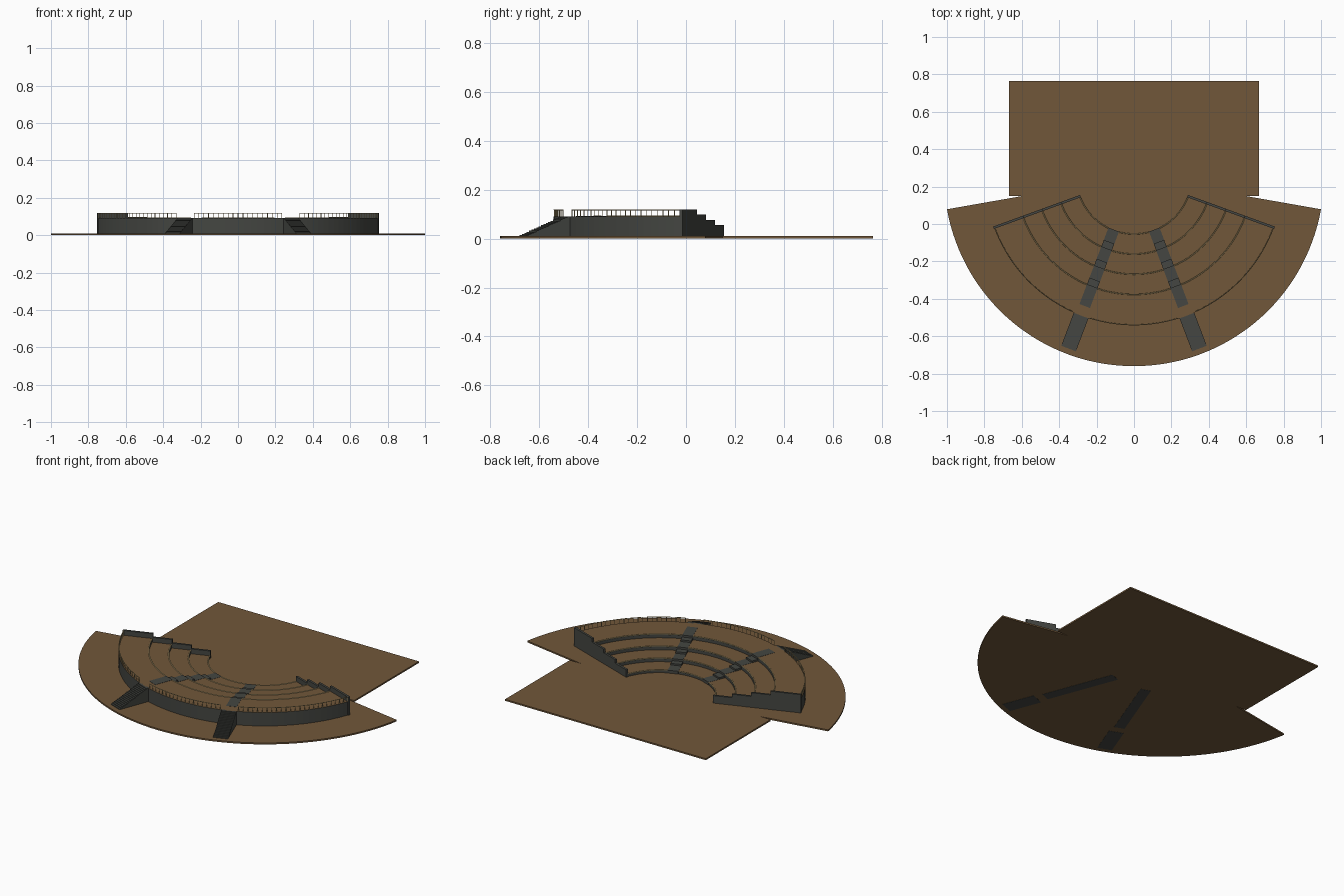
import bpy, bmesh, math
from mathutils import Vector

if "Cube" in bpy.data.objects:
    bpy.data.objects.remove(bpy.data.objects["Cube"])

CY = 0.255                                   # centre of all the arcs
RADII = [0.308, 0.415, 0.523, 0.631, 0.797]  # tier edges
LEVELS = [0.026, 0.047, 0.069, 0.091]        # tier floor heights
FLOOR = 0.01
AISLE = 20.8                                 # aisle angle from straight ahead


def material(name, rgb):
    m = bpy.data.materials.new(name)
    m.diffuse_color = (*rgb, 1)
    m.use_nodes = True
    m.node_tree.nodes["Principled BSDF"].inputs["Base Color"].default_value = m.diffuse_color
    return m


BROWN = material("earth brown", (0.166, 0.097, 0.042))
GREY = material("dark grey concrete", (0.058, 0.061, 0.054))
TAN = material("pale tan metal", (0.52, 0.40, 0.19))


def point(r, deg, z, side=0.0):
    """Polar point about the arc centre, 0 degrees facing the front."""
    a = math.radians(deg)
    return Vector((r * math.sin(a) + side * math.cos(a),
                   CY - r * math.cos(a) + side * math.sin(a), z))


def loft(bm, rings):
    """Join equal rings of points into a capped solid."""
    vs = [[bm.verts.new(p) for p in ring] for ring in rings]
    n = len(vs[0])
    for a, b in zip(vs, vs[1:]):
        for i in range(n):
            j = (i + 1) % n
            bm.faces.new((a[i], a[j], b[j], b[i]))
    bm.faces.new(vs[0])
    bm.faces.new(vs[-1][::-1])


def sweep(bm, profile, a0, a1, step=2.5):
    n = max(1, round((a1 - a0) / step))
    loft(bm, [[point(r, a0 + (a1 - a0) * k / n, z) for r, z in profile]
              for k in range(n + 1)])


def slab(bm, profile, deg, s0, s1):
    loft(bm, [[point(r, deg, z, s) for r, z in profile] for s in (s0, s1)])


def circle(u, v, rad, n=12):
    return [(u + rad * math.cos(math.tau * k / n),
             v + rad * math.sin(math.tau * k / n)) for k in range(n)]


def finish(bm, name, *mats, top_only=False, smooth=False):
    bmesh.ops.recalc_face_normals(bm, faces=bm.faces)
    for f in bm.faces:
        f.smooth = smooth and len(f.verts) == 4
        if top_only:                         # upward faces get the second colour
            f.material_index = 1 if f.normal.z > 0.9 else 0
    me = bpy.data.meshes.new(name)
    bm.to_mesh(me)
    bm.free()
    for m in mats:
        me.materials.append(m)
    ob = bpy.data.objects.new(name, me)
    bpy.context.collection.objects.link(ob)
    return ob


# Ground plate: stage rectangle joined to the fan
outline = [(-0.595, 0.15), (-0.667, 0.15), (-0.667, 0.765),
           (0.667, 0.765), (0.667, 0.15), (0.595, 0.15)]
outline += [tuple(point(1.015, 80 - 2.5 * k, 0)[:2]) for k in range(65)]
bm = bmesh.new()
loft(bm, [[Vector((x, y, z)) for x, y in outline] for z in (0.001, FLOOR)])
finish(bm, "ground_plate", BROWN)

# Seating tiers: one stepped profile swept round the arc
profile = [(RADII[-1], 0.005), (RADII[0], 0.005)]
for i, z in enumerate(LEVELS):
    profile += [(RADII[i], z), (RADII[i + 1], z)]
bm = bmesh.new()
sweep(bm, profile, -70, 70)
finish(bm, "seating_tiers", GREY, BROWN, top_only=True)

# Pale rounded edging along the front of each tier, open at the aisles
bm = bmesh.new()
for r, z in zip(RADII, LEVELS):
    gap = math.degrees(0.031 / r)
    for a0, a1 in ((-69, -AISLE - gap), (-AISLE + gap, AISLE - gap),
                   (AISLE + gap, 69)):
        sweep(bm, circle(r + 0.0005, z, 0.003), a0, a1)
finish(bm, "tier_edging", TAN, smooth=True)

# Stepped side walls, one tread per tier
wall = [(RADII[-1] + 0.003, 0.002), (RADII[0] - 0.003, 0.002)]
for i, z in enumerate(LEVELS):
    r0 = RADII[i] - 0.003
    r1 = RADII[i + 1] + (0.003 if i == 3 else -0.003)
    wall += [(r0, z + 0.029), (r1, z + 0.029)]
bm = bmesh.new()
for s in (-1, 1):
    slab(bm, wall, s * 70, s * -0.008, s * 0.005)
finish(bm, "side_walls", GREY)

# Aisle stairs with a half step before each riser
aisle = [(0.742, 0.0), (RADII[0] - 0.003, 0.0)]
for i, z in enumerate(LEVELS):
    aisle.append((RADII[i] - 0.003, z + 0.001))
    if i < 3:
        half = (z + LEVELS[i + 1]) / 2
        r = RADII[i + 1] - 0.04
        aisle += [(r, z + 0.001), (r, half), (RADII[i + 1] - 0.003, half)]
aisle.append((0.742, LEVELS[-1] + 0.001))
bm = bmesh.new()
for s in (-1, 1):
    slab(bm, aisle, s * AISLE, -0.03, 0.03)
finish(bm, "aisle_stairs", GREY)

# Outer stairs down the back of the bowl
N = 18
END = 0.985
drop = (LEVELS[-1] - FLOOR) / N
stairs = [(END, 0.0), (0.79, 0.0), (0.79, LEVELS[-1])]
for k in range(N):
    r = RADII[-1] + (END - RADII[-1]) * (k + 1) / N
    stairs.append((r, LEVELS[-1] - drop * k))
    if k < N - 1:
        stairs.append((r, LEVELS[-1] - drop * (k + 1)))
bm = bmesh.new()
for s in (-1, 1):
    slab(bm, stairs, s * AISLE, -0.042, 0.042)
finish(bm, "outer_stairs", GREY)

# Outer railing: round posts and top rail, open at the stairs
bm = bmesh.new()
TOP, R = 0.12, 0.794
for a0, a1 in ((-69.5, -24.6), (-17.2, 17.2), (24.6, 69.5)):
    sweep(bm, circle(R, TOP - 0.002, 0.002), a0, a1)
    n = round((a1 - a0) / 1.9)
    for k in range(n + 1):
        p = point(R, a0 + (a1 - a0) * k / n, 0)
        loft(bm, [[Vector((x, y, z)) for x, y in circle(p.x, p.y, 0.0017)]
                  for z in (LEVELS[-1] - 0.002, TOP - 0.002)])
finish(bm, "outer_railing", TAN, smooth=True)
